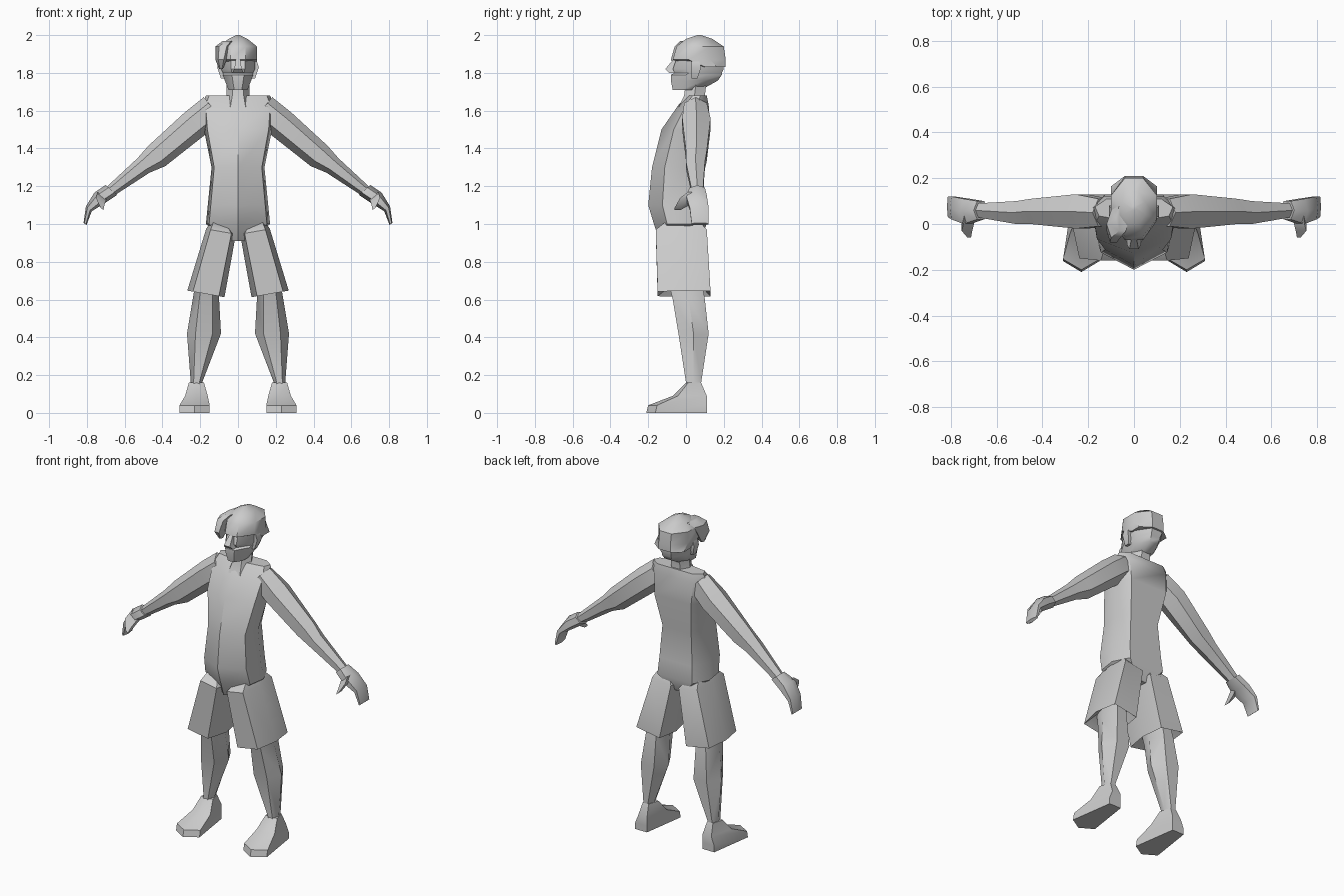
import bpy
import bmesh
from math import sin, cos, radians

cube = bpy.data.objects.get("Cube")
if cube:
    bpy.data.objects.remove(cube)

grey = bpy.data.materials.new("plain_grey")
grey.use_nodes = True
grey.diffuse_color = (.6, .6, .6, 1)
shader = grey.node_tree.nodes["Principled BSDF"]
shader.inputs["Base Color"].default_value = grey.diffuse_color


def symmetric(*half):
    """Complete a cross-section from its positive half, listed front to back."""
    mirrored = [(-u, v) for u, v in reversed(half) if u > 0]
    return list(half) + mirrored


# Cross-sections: u runs sideways, v runs from front (-1) to back (+1)
round_section = symmetric((.5, -1), (1, 0), (.5, 1))
head_section = symmetric((.4, -1), (1, -.4), (1, .4), (.4, 1))
torso_section = symmetric((0, -1), (.9, -.5), (1, .3), (.7, 1))
shorts_section = symmetric((.7, -1), (1, 0), (.8, 1))
shoe_section = symmetric((0, -1), (1, -.7), (.5, 1))
box_section = symmetric((1, -1), (1, 1))


def ring(z, wide, front, back, x=0):
    """One level of a part: its centre, half width and depth range."""
    return x, z, wide, front, back


def loft(name, section, *rings, side=1, tilt=0):
    """Skin a part through its rings, each tilted about the depth axis."""
    bm = bmesh.new()
    across, up = cos(radians(tilt)), sin(radians(tilt))
    loops = []
    for x, z, wide, front, back in rings:
        middle, deep = (front + back) / 2, (back - front) / 2
        loops.append([bm.verts.new((side * (x + u * wide * across),
                                    middle + v * deep,
                                    z + u * wide * up)) for u, v in section])
    for lower, upper in zip(loops, loops[1:]):
        for i in range(len(section)):
            bm.faces.new((lower[i - 1], lower[i], upper[i], upper[i - 1]))
    bm.faces.new(loops[0])
    bm.faces.new(loops[-1])
    bmesh.ops.recalc_face_normals(bm, faces=bm.faces)
    mesh = bpy.data.meshes.new(name)
    bm.to_mesh(mesh)
    bm.free()
    mesh.materials.append(grey)
    part = bpy.data.objects.new(name, mesh)
    bpy.context.collection.objects.link(part)
    bpy.ops.object.select_all(action="DESELECT")
    part.select_set(True)
    bpy.context.view_layer.objects.active = part
    bpy.ops.object.shade_smooth_by_angle(angle=radians(45))


def pair(name, section, *rings, **options):
    """Make the left part and its mirrored right twin."""
    for label, side in (("left", 1), ("right", -1)):
        loft(f"{label}_{name}", section, *rings, side=side, **options)


# Torso, from the crotch to the top of the shoulders
loft("torso", torso_section,
     ring(z=.91, wide=.06, front=-.14, back=.07),
     ring(z=1, wide=.17, front=-.17, back=.11),
     ring(z=1.1, wide=.16, front=-.2, back=.1),
     ring(z=1.3, wide=.14, front=-.18, back=.09),
     ring(z=1.5, wide=.18, front=-.13, back=.13),
     ring(z=1.63, wide=.19, front=-.04, back=.12),
     ring(z=1.68, wide=.17, front=.01, back=.11))

# Neck
loft("neck", round_section,
     ring(z=1.62, wide=.08, front=-.04, back=.11),
     ring(z=1.68, wide=.06, front=-.01, back=.1),
     ring(z=1.76, wide=.06, front=0, back=.11))

# Head, pinched in at the mouth
loft("head", head_section,
     ring(z=1.71, wide=.05, front=-.07, back=.08),
     ring(z=1.76, wide=.07, front=-.08, back=.17),
     ring(z=1.79, wide=.08, front=-.08, back=.19),
     ring(z=1.8, wide=.08, front=-.06, back=.19),
     ring(z=1.82, wide=.09, front=-.07, back=.2),
     ring(z=1.93, wide=.09, front=-.03, back=.18))
loft("nose", box_section,
     ring(z=1.8, wide=.03, front=-.09, back=-.04),
     ring(z=1.82, wide=.02, front=-.11, back=-.04),
     ring(z=1.88, wide=.01, front=-.06, back=-.04))
pair("ear", box_section,
     ring(x=.08, z=1.77, wide=.01, front=.03, back=.06),
     ring(x=.09, z=1.83, wide=.02, front=.03, back=.08),
     ring(x=.09, z=1.86, wide=.01, front=.03, back=.07))

# Hair cap and the fringe swept to one side
loft("hair", head_section,
     ring(z=1.83, wide=.1, front=.06, back=.21),
     ring(z=1.87, wide=.1, front=-.07, back=.21),
     ring(z=1.94, wide=.1, front=-.05, back=.2),
     ring(z=1.98, wide=.05, front=0, back=.14),
     ring(z=2, wide=.01, front=.06, back=.08))
loft("fringe", round_section,
     ring(x=-.09, z=1.82, wide=.01, front=-.05, back=-.02),
     ring(x=-.09, z=1.87, wide=.03, front=-.08, back=.02),
     ring(x=-.08, z=1.94, wide=.04, front=-.06, back=.06),
     ring(x=-.05, z=1.97, wide=.03, front=-.03, back=.08))

# Arms, sloping down from the shoulder to the wrist
pair("arm", round_section,
     ring(x=.13, z=1.61, wide=.08, front=-.01, back=.11),
     ring(x=.23, z=1.53, wide=.08, front=-.02, back=.13),
     ring(x=.43, z=1.36, wide=.07, front=0, back=.11),
     ring(x=.5, z=1.31, wide=.05, front=0, back=.1),
     ring(x=.68, z=1.17, wide=.03, front=.03, back=.09), tilt=50)

# Hands, flat and broad from front to back, with a separate thumb
pair("hand", round_section,
     ring(x=.67, z=1.18, wide=.04, front=.02, back=.1),
     ring(x=.73, z=1.14, wide=.04, front=0, back=.11),
     ring(x=.79, z=1.08, wide=.02, front=.02, back=.12),
     ring(x=.81, z=1, wide=.01, front=.03, back=.12), tilt=40)
pair("thumb", box_section,
     ring(x=.72, z=1.15, wide=.03, front=.01, back=.06),
     ring(x=.73, z=1.12, wide=.03, front=-.03, back=.02),
     ring(x=.72, z=1.08, wide=.01, front=-.06, back=-.03), tilt=40)

# Loose shorts, with the hem turned in towards the knee
pair("shorts_leg", shorts_section,
     ring(x=.1, z=1.03, wide=.03, front=-.08, back=.05),
     ring(x=.09, z=.96, wide=.08, front=-.16, back=.11),
     ring(x=.17, z=.63, wide=.1, front=-.15, back=.13),
     ring(x=.16, z=.68, wide=.06, front=-.08, back=.08), tilt=10)

# Lower legs
pair("leg", round_section,
     ring(x=.16, z=.72, wide=.06, front=-.1, back=.08),
     ring(x=.17, z=.6, wide=.07, front=-.07, back=.1),
     ring(x=.18, z=.42, wide=.09, front=-.04, back=.12),
     ring(x=.22, z=.16, wide=.03, front=0, back=.08),
     ring(x=.22, z=.09, wide=.04, front=-.01, back=.09))

# Shoes with a pointed toe
pair("shoe", shoe_section,
     ring(x=.23, z=0, wide=.08, front=-.21, back=.11),
     ring(x=.23, z=.04, wide=.08, front=-.2, back=.11),
     ring(x=.22, z=.09, wide=.06, front=-.07, back=.11),
     ring(x=.22, z=.16, wide=.04, front=0, back=.08))
